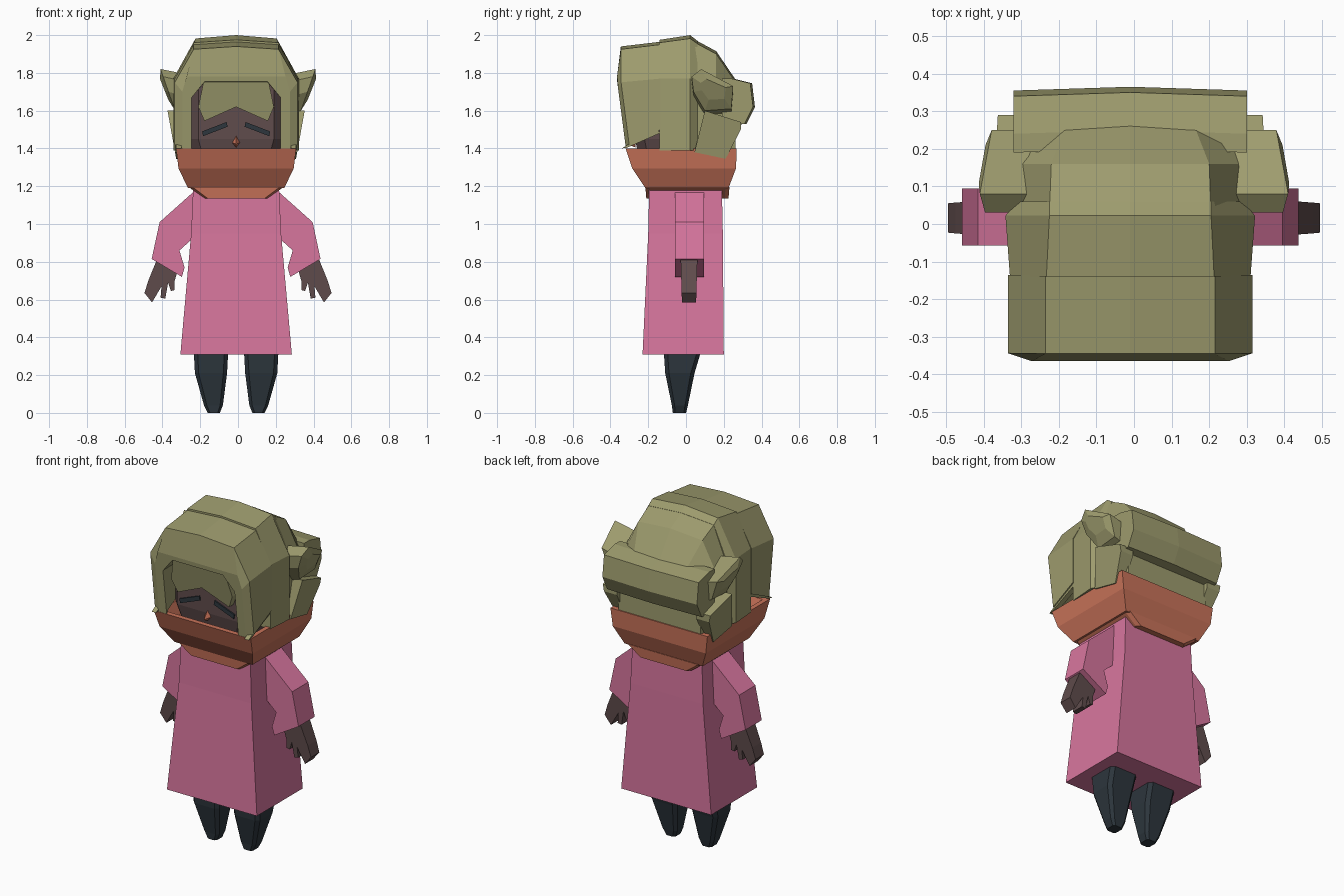
import bpy, bmesh

CX = -0.01  # body centre line


def material(name, rgb):
    m = bpy.data.materials.new(name)
    m.diffuse_color = (*rgb, 1)
    return m


OLIVE = material("olive hair", (0.34, 0.33, 0.155))
PINK = material("pink cloth", (0.68, 0.18, 0.34))
ORANGE = material("orange scarf", (0.58, 0.17, 0.10))
BROWN = material("dark brown skin", (0.115, 0.072, 0.072))
NAVY = material("dark navy", (0.026, 0.037, 0.047))


def loft(name, rings, mat):
    """Closed solid through rings of equal point count."""
    bm = bmesh.new()
    vs = [[bm.verts.new(p) for p in r] for r in rings]
    n = len(vs[0])
    for a, b in zip(vs, vs[1:]):
        for i in range(n):
            j = (i + 1) % n
            bm.faces.new((a[i], a[j], b[j], b[i]))
    bm.faces.new(vs[0])
    bm.faces.new(vs[-1])
    bmesh.ops.recalc_face_normals(bm, faces=bm.faces)
    me = bpy.data.meshes.new(name)
    bm.to_mesh(me)
    bm.free()
    me.materials.append(mat)
    ob = bpy.data.objects.new(name, me)
    bpy.context.collection.objects.link(ob)
    return ob


def rect(z, hw, y0, y1, cx=CX, c=0.0):
    """Horizontal rectangle, corners cut by c."""
    pts = []
    for sx, sy in ((-1, -1), (1, -1), (1, 1), (-1, 1)):
        x, y = cx + sx * hw, y0 if sy < 0 else y1
        if c:
            a, b = (x - sx * c, y, z), (x, y - sy * c, z)
            pts += [b, a] if sx * sy > 0 and sx < 0 or sx * sy > 0 else [a, b]
        else:
            pts.append((x, y, z))
    if c:
        cy = (y0 + y1) / 2
        h, d = hw, (y1 - y0) / 2
        pts = [(cx + u, cy + v, z) for u, v in (
            (-h + c, -d), (h - c, -d), (h, -d + c), (h, d - c),
            (h - c, d), (-h + c, d), (-h, d - c), (-h, -d + c))]
    return pts


def plate(name, outline, y0, y1, mat, s=1, cx=CX, k0=1.0):
    """Front-view outline extruded along y, mirrored by s."""
    loft(name, [[(cx + s * x, y, z) for x, z in outline] for y in (y0, y1)], mat)


# Dress
loft("dress", [rect(0.31, 0.295, -0.23, 0.20), rect(0.95, 0.238, -0.20, 0.195),
               rect(1.18, 0.228, -0.195, 0.19)], PINK)

# Scarf: flared wrap with an open rim, and a lower lip
loft("scarf", [rect(1.19, 0.255, -0.215, 0.225), rect(1.295, 0.305, -0.285, 0.265),
               rect(1.40, 0.318, -0.32, 0.268), rect(1.40, 0.29, -0.29, 0.24),
               rect(1.33, 0.26, -0.26, 0.22)], ORANGE)
loft("scarf_lip", [rect(1.135, 0.17, -0.21, 0.225, c=0.02), rect(1.195, 0.25, -0.215, 0.23, c=0.02)], ORANGE)

# Head
loft("head", [rect(1.30, 0.21, -0.24, 0.20, c=0.05), rect(1.45, 0.25, -0.27, 0.22, c=0.05),
              rect(1.78, 0.25, -0.27, 0.22, c=0.05)], BROWN)

# Nose: small diamond
loft("nose", [[(CX + x, -0.268, z) for x, z in ((0, 1.47), (0.02, 1.43), (0, 1.405), (-0.02, 1.43))],
              [(CX + 0.2 * x, -0.30, 1.425 + 0.2 * z) for x, z in ((0, .03), (.02, 0), (0, -.03), (-.02, 0))]], ORANGE)

sleeve = [(0.22, 1.175), (0.405, 1.01), (0.447, 0.815), (0.287, 0.72),
          (0.273, 0.77), (0.30, 0.86), (0.20, 0.95)]
hand = [(0.315, 0.77), (0.43, 0.81), (0.475, 0.70), (0.495, 0.635), (0.455, 0.585),
        (0.405, 0.67), (0.41, 0.61), (0.385, 0.605), (0.37, 0.69), (0.355, 0.645),
        (0.335, 0.65), (0.335, 0.70)]
eye = [(0.045, 1.515), (0.05, 1.54), (0.18, 1.49), (0.175, 1.465)]

for s, side in ((1, "right"), (-1, "left")):
    # Legs, arms and eyes
    lx = CX + s * 0.133
    loft(side + "_leg", [rect(0.0, 0.032, -0.07, 0.0, CX + s * 0.118, 0.012),
                         rect(0.04, 0.05, -0.075, 0.01, CX + s * 0.12, 0.015),
                         rect(0.21, 0.085, -0.11, 0.045, lx, 0.02),
                         rect(0.36, 0.093, -0.12, 0.09, lx, 0.02)], NAVY)
    plate(side + "_sleeve", sleeve, -0.057, 0.095, PINK, s)
    mid, d = 0.016, 0.044
    loft(side + "_hand", [[(s * x, mid + t * (d - (0.8 - z) * 0.03), z) for x, z in hand]
                          for t in (-1, 1)], BROWN)
    plate(side + "_eye", eye, -0.278, -0.269, NAVY, s)

    # Side bun: leaning faceted tuft, given as (y, z) rings
    bun = [(0.03, 1.78), (0.08, 1.82), (0.25, 1.73), (0.24, 1.61), (0.10, 1.60), (0.04, 1.70)]
    loft(side + "_bun", [
        [(s * 0.26, y, z - 0.03) for y, z in bun],
        [(s * (0.34 + 0.35 * (z - 1.62)), y, z) for y, z in bun],
        [(s * (0.385 + 0.2 * (z - 1.68)), 0.15 + (y - 0.15) * 0.6, 1.715 + (z - 1.715) * 0.5)
         for y, z in bun]], OLIVE)

    # Lock hanging behind the ear
    lock = [(0.10, 1.60), (0.29, 1.54), (0.29, 1.50), (0.21, 1.345), (0.045, 1.38)]
    loft(side + "_back_lock", [
        [(CX + s * 0.26, y, z) for y, z in lock],
        [(CX + s * (0.318 + 0.18 * (z - 1.35)), y, z) for y, z in lock]], OLIVE)

    # Thin wisp on the cheek
    wisp = [(-0.34, 1.40), (-0.15, 1.52), (-0.14, 1.48), (-0.31, 1.405)]
    loft(side + "_wisp", [[(CX + s * x, y, z) for y, z in wisp] for x in (0.29, 0.318)], OLIVE)


def arch(y, w, wt, zs, zt, zb, inner=None, rise=0.015):
    """Hair cross-section; inner cuts the face opening."""
    out = [(-w, zb), (-w, zs), (-wt, zt), (0, zt + rise), (wt, zt), (w, zs), (w, zb)]
    if inner:
        a, b, za, zc = inner
        out += [(a, zb), (a, za), (b, zc), (-b, zc), (-a, za), (-a, zb)]
    lean = 0.13 if y < -0.3 else 0
    return [(CX + x, y + lean * max(0, 1.76 - z), z) for x, z in out]


# Front hair with the face opening
loft("front_hair", [
    arch(-0.365, 0.285, 0.262, 1.70, 1.78, 1.40, (0.235, 0.165, 1.67, 1.755), 0),
    arch(-0.345, 0.325, 0.225, 1.75, 1.925, 1.42, (0.237, 0.166, 1.67, 1.75)),
    arch(-0.135, 0.325, 0.225, 1.77, 1.95, 1.50, (0.24, 0.17, 1.67, 1.75))], OLIVE)

# Middle and back of the hair
loft("middle_hair", [
    arch(-0.14, 0.32, 0.223, 1.77, 1.96, 1.39),
    arch(0.022, 0.332, 0.215, 1.77, 1.982, 1.39, rise=0.018),
    arch(0.06, 0.30, 0.215, 1.76, 1.955, 1.39)], OLIVE)
loft("back_hair", [
    arch(0.03, 0.30, 0.215, 1.76, 1.97, 1.38),
    arch(0.16, 0.295, 0.21, 1.74, 1.90, 1.38),
    arch(0.262, 0.27, 0.17, 1.66, 1.75, 1.38)], OLIVE)

# Roll at the back of the head, as x-sections
roll = [(0.20, 1.77), (0.25, 1.77), (0.35, 1.745), (0.365, 1.62), (0.32, 1.53), (0.20, 1.52)]
loft("back_roll", [[(CX + x, y - dy, z) for y, z in roll]
                   for x, dy in ((-0.31, 0.01), (0, 0), (0.31, 0.01))], OLIVE)

# Fringe: notched flap hanging in the opening
fringe = [(0.17, 1.765), (0.20, 1.62), (0.168, 1.545), (0, 1.62),
          (-0.168, 1.545), (-0.20, 1.62), (-0.17, 1.765)]
loft("fringe", [[(CX + x, y + (1.77 - z) * 0.2, z) for x, z in fringe] for y in (-0.355, -0.31)], OLIVE)
